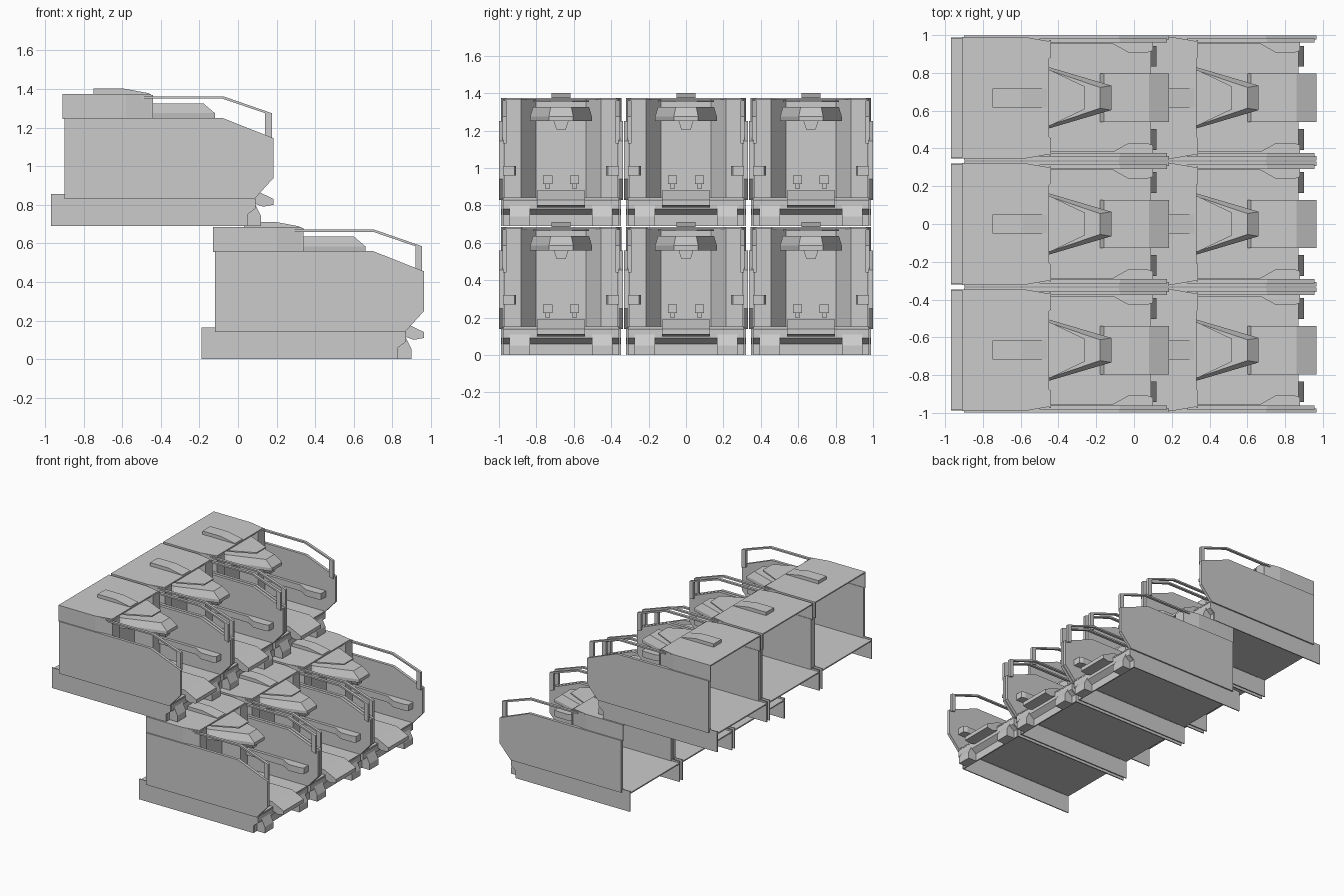
import bpy, bmesh

PARTS = []

def loft(name, loops):
    """Closed solid through matching 3D loops."""
    bm = bmesh.new()
    rings = [[bm.verts.new(p) for p in lp] for lp in loops]
    n = len(rings[0])
    for a, b in zip(rings, rings[1:]):
        for i in range(n):
            bm.faces.new((a[i], a[(i + 1) % n], b[(i + 1) % n], b[i]))
    bm.faces.new(rings[0][::-1])
    bm.faces.new(rings[-1])
    bmesh.ops.recalc_face_normals(bm, faces=bm.faces)
    me = bpy.data.meshes.new(name)
    bm.to_mesh(me)
    bm.free()
    PARTS.append((name, me))

def side(name, pts, y0, y1):
    """Extrude an x-z profile across y."""
    loft(name, [[(x, y, z) for x, z in pts] for y in (y0, y1)])

def plan(name, pts, z0, z1):
    """Extrude an x-y outline upwards."""
    loft(name, [[(x, y, z) for x, y in pts] for z in (z0, z1)])

def box(name, x0, x1, y0, y1, z0, z1):
    plan(name, [(x0, y0), (x1, y0), (x1, y1), (x0, y1)], z0, z1)

def both(pts):
    """Complete a half outline by mirroring it in y."""
    return pts + [(x, -y) for x, y in reversed(pts)]

# floor and central step with its projecting lip
box("floor", -0.19, 0.87, -0.32, 0.32, 0.142, 0.152)
side("front_step", [(0.60, 0.15), (0.62, 0.19), (0.86, 0.19), (0.965, 0.14),
                    (0.965, 0.11), (0.91, 0.10), (0.87, 0.115), (0.85, 0.14)], -0.128, 0.128)

# front cross beam under the floor
side("front_beam", [(0.82, 0.0), (0.83, 0.0), (0.83, 0.06), (0.87, 0.09),
                    (0.87, 0.14), (0.85, 0.14), (0.85, 0.09), (0.82, 0.07)], -0.31, 0.31)

# roof, the pointed plate ahead of it, and the tapering cap
plan("roof", both([(-0.13, 0.322), (0.20, 0.322), (0.33, 0.295)]), 0.675, 0.685)
plan("roof_prow", both([(0.30, 0.15), (0.34, 0.145), (0.52, 0.06)]), 0.662, 0.672)
side("roof_cap", [(0.03, 0.68), (0.03, 0.712), (0.19, 0.712), (0.32, 0.688), (0.32, 0.68)],
     -0.05, 0.05)

# facade folded back into an alcove
plan("facade", [(0.34, 0.305), (0.34, 0.214), (0.23, 0.134),
                (0.23, -0.134), (0.34, -0.214), (0.34, -0.305),
                (0.33, -0.305), (0.33, -0.221), (0.22, -0.141),
                (0.22, 0.141), (0.33, 0.221), (0.33, 0.305)], 0.15, 0.68)

# tapering canopy over the alcove, bevelled at the top, with bracket
low = both([(0.23, 0.165), (0.32, 0.165), (0.66, 0.065)])
top = both([(0.23, 0.15), (0.32, 0.15), (0.60, 0.055)])
loft("canopy", [[(x, y, 0.56) for x, y in low],
                [(x, y, 0.585) for x, y in low],
                [(x, y, 0.636) for x, y in top]])
loft("canopy_bracket", [[(x, -0.025, 0.515), (x, 0.025, 0.515), (x, 0.04, 0.562), (x, -0.04, 0.562)]
                        for x in (0.56, 0.62)])

for s, tag in ((-1, "right"), (1, "left")):
    # side wall, skirt and upper side panel
    side("side_wall_" + tag, [(-0.12, 0.14), (-0.12, 0.56), (0.70, 0.56), (0.965, 0.455),
                              (0.965, 0.25), (0.865, 0.14)], s * 0.308, s * 0.331)
    side("skirt_" + tag, [(-0.19, 0), (0.83, 0), (0.83, 0.06), (0.87, 0.09), (0.87, 0.14),
                          (-0.12, 0.14), (-0.12, 0.165), (-0.19, 0.165)], s * 0.312, s * 0.32)
    plan("roof_side_" + tag, [(-0.13, s * 0.322), (0.20, s * 0.322), (0.34, s * 0.298),
                              (0.34, s * 0.288), (0.20, s * 0.312), (-0.13, s * 0.312)],
         0.555, 0.68)
    # guard rail with front post
    side("rail_" + tag, [(0.28, 0.672), (0.705, 0.672), (0.955, 0.585), (0.955, 0.44),
                         (0.92, 0.45), (0.92, 0.585), (0.70, 0.66), (0.28, 0.66)],
         s * 0.292, s * 0.314)
    # armrest on the inside of the wall
    plan("armrest_" + tag, [(0.34, s * 0.31), (0.34, s * 0.285), (0.67, s * 0.285),
                            (0.75, s * 0.24), (0.85, s * 0.24), (0.88, s * 0.25),
                            (0.88, s * 0.31)], 0.27, 0.32)
    # front foot
    side("foot_" + tag, [(0.83, 0.0), (0.90, 0.0), (0.90, 0.05), (0.87, 0.11), (0.83, 0.11)],
         s * 0.165, s * 0.275)
    # small fittings on the alcove wall
    box("fitting_head_" + tag, 0.17, 0.26, s * 0.047, s * 0.097, 0.225, 0.27)
    box("fitting_stem_" + tag, 0.18, 0.25, s * 0.058, s * 0.086, 0.20, 0.225)

# six units: three side by side on two stepped levels
for lv, (dx, dz) in enumerate(((0, 0), (-0.78, 0.69))):
    for col, dy in enumerate((-0.668, 0, 0.668)):
        for name, me in PARTS:
            ob = bpy.data.objects.new(f"{name}_{lv}{col}", me)
            ob.location = (dx, dy, dz)
            bpy.context.scene.collection.objects.link(ob)
